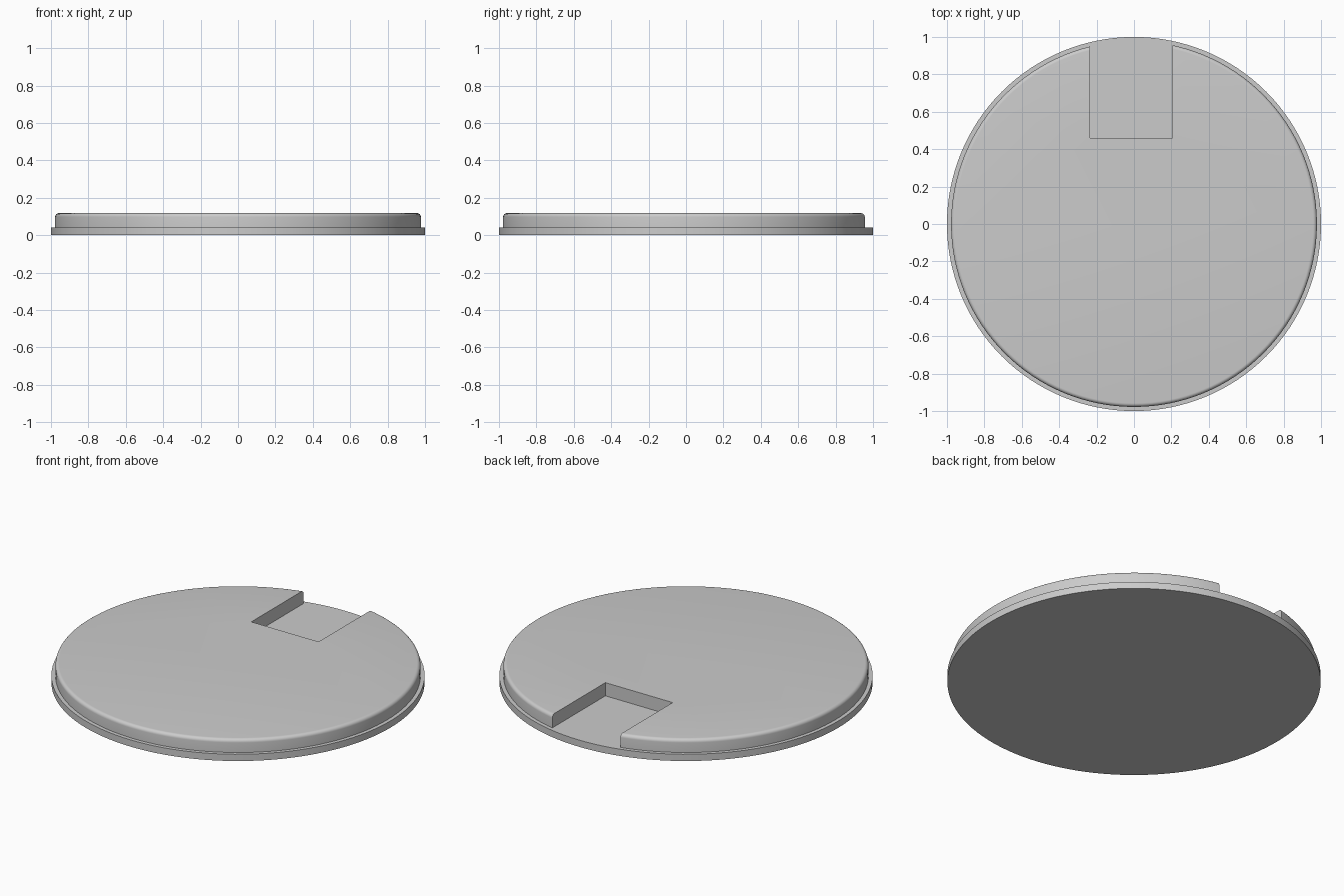
import bpy
import bmesh
import math

old = bpy.data.objects.get("Cube")
if old:
    bpy.data.objects.remove(old, do_unlink=True)

SEGMENTS = 128
LEDGE = 0.04     # height of the lower rim
TOP = 0.118      # overall height
INNER = 0.978    # radius of the raised disc
FILLET = 0.02    # rounding of the top edge


def make_object(name, bm):
    mesh = bpy.data.meshes.new(name)
    bmesh.ops.recalc_face_normals(bm, faces=bm.faces)
    bm.to_mesh(mesh)
    bm.free()
    obj = bpy.data.objects.new(name, mesh)
    bpy.context.scene.collection.objects.link(obj)
    return obj


def lathe(name, profile):
    """Closed solid of revolution with flat end caps."""
    bm = bmesh.new()
    rings = []
    for r, z in profile:
        angles = [2 * math.pi * i / SEGMENTS for i in range(SEGMENTS)]
        rings.append([bm.verts.new((r * math.cos(a), r * math.sin(a), z)) for a in angles])
    for low, high in zip(rings, rings[1:]):
        for i in range(SEGMENTS):
            j = (i + 1) % SEGMENTS
            bm.faces.new((low[i], low[j], high[j], high[i]))
    bm.faces.new(rings[0][::-1])
    bm.faces.new(rings[-1])
    return make_object(name, bm)


def box(name, low, high):
    bm = bmesh.new()
    bmesh.ops.create_cube(bm, size=1)
    for v in bm.verts:
        v.co = [high[k] if v.co[k] > 0 else low[k] for k in range(3)]
    return make_object(name, bm)


# Stepped disc: lower rim, raised disc, rounded top edge
profile = [(1, 0), (1, LEDGE), (INNER, LEDGE)]
for i in range(7):
    a = math.pi / 2 * i / 6
    profile.append((INNER - FILLET + FILLET * math.cos(a), TOP - FILLET + FILLET * math.sin(a)))
disc = lathe("stepped_disc", profile)

# Rectangular notch at the back, cut down to the ledge
cutter = box("notch_cutter", (-0.235, 0.46, LEDGE), (0.205, 1.2, 0.3))
cutter.hide_render = True
cutter.hide_viewport = True
cut = disc.modifiers.new("notch", "BOOLEAN")
cut.operation = "DIFFERENCE"
cut.solver = "EXACT"
cut.object = cutter

# Single grey finish
grey = bpy.data.materials.new("plain_grey")
grey.use_nodes = True
colour = (0.6, 0.6, 0.6, 1)
grey.diffuse_color = colour
grey.node_tree.nodes["Principled BSDF"].inputs["Base Color"].default_value = colour
disc.data.materials.append(grey)

# Bake the cut, then smooth the round walls
bpy.ops.object.select_all(action="DESELECT")
disc.select_set(True)
bpy.context.view_layer.objects.active = disc
bpy.ops.object.modifier_apply(modifier=cut.name)
bpy.data.objects.remove(cutter, do_unlink=True)
bpy.ops.object.shade_smooth_by_angle(angle=math.radians(30))
